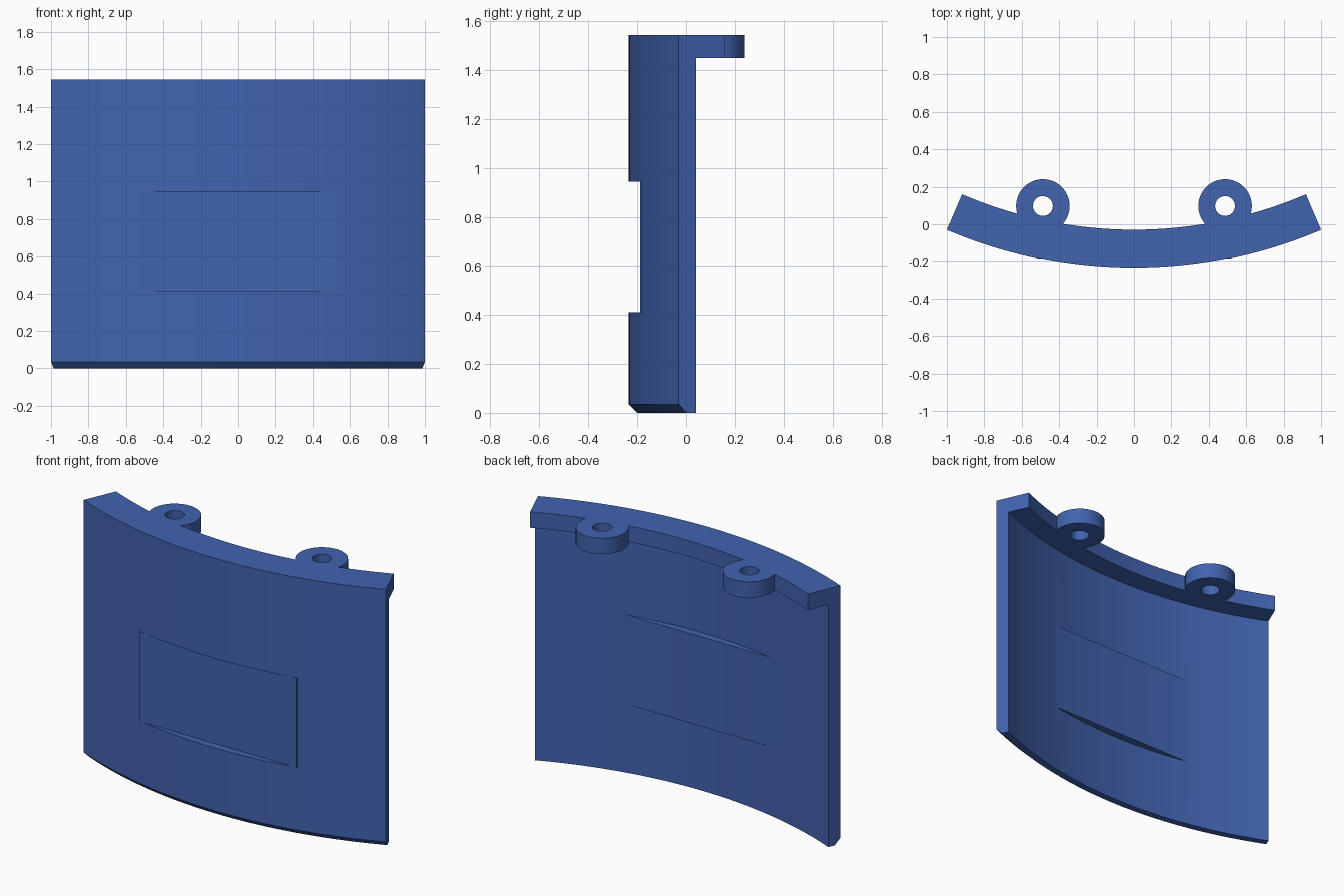
import bpy, bmesh, math

if "Cube" in bpy.data.objects:
    bpy.data.objects.remove(bpy.data.objects["Cube"])

CY, R_OUT = 2.305, 2.54            # arc centre (x = 0) and outer radius
HALF = math.asin(1.0 / R_OUT)      # half of the arc angle
H, FLANGE_Z = 1.545, 1.45
SEGS = 64

blue = bpy.data.materials.new("blue")
blue.diffuse_color = (0.053, 0.125, 0.43, 1)
blue.use_nodes = True
blue.node_tree.nodes["Principled BSDF"].inputs["Base Color"].default_value = blue.diffuse_color


def make(name, bm):
    bmesh.ops.recalc_face_normals(bm, faces=bm.faces)
    me = bpy.data.meshes.new(name)
    bm.to_mesh(me)
    bm.free()
    me.materials.append(blue)
    ob = bpy.data.objects.new(name, me)
    bpy.context.collection.objects.link(ob)
    return ob


def box(name, lo, hi):
    bm = bmesh.new()
    bmesh.ops.create_cube(bm, size=1)
    for v in bm.verts:
        v.co = [a + (c + 0.5) * (b - a) for a, b, c in zip(lo, hi, v.co)]
    return make(name, bm)


def cylinder(name, x, y, r, z0, z1, sides):
    bm = bmesh.new()
    bmesh.ops.create_cone(bm, cap_ends=True, segments=sides, radius1=r, radius2=r, depth=z1 - z0)
    bmesh.ops.translate(bm, verts=bm.verts, vec=(x, y, (z0 + z1) / 2))
    return make(name, bm)


def combine(target, tool, operation):
    mod = target.modifiers.new("cut", 'BOOLEAN')
    mod.operation, mod.solver, mod.object = operation, 'EXACT', tool
    bpy.context.view_layer.objects.active = target
    bpy.ops.object.modifier_apply(modifier=mod.name)
    bpy.data.objects.remove(tool)


# Curved plate: L-shaped section (radius, z) with chamfered foot and top flange, swept along the arc
section = [(R_OUT - 0.035, 0), (R_OUT, 0.035), (R_OUT, H), (2.334, H),
           (2.334, FLANGE_Z), (2.464, FLANGE_Z), (2.464, 0)]
bm = bmesh.new()
rings = []
for i in range(SEGS + 1):
    a = HALF * (2 * i / SEGS - 1)
    rings.append([bm.verts.new((r * math.sin(a), CY - r * math.cos(a), z)) for r, z in section])
n = len(section)
for p, q in zip(rings, rings[1:]):
    for k in range(n):
        bm.faces.new((p[k], p[(k + 1) % n], q[(k + 1) % n], q[k]))
bm.faces.new(rings[0])
bm.faces.new(rings[-1])
plate = make("curved_plate", bm)

# Flat label panel: recessed in front, bulging through the back
combine(plate, box("recess_cutter", (-0.52, -0.4, 0.41), (0.52, -0.188, 0.945)), 'DIFFERENCE')
combine(plate, box("flat_panel", (-0.52, -0.188, 0.41), (0.52, -0.112, 0.945)), 'UNION')

# Screw lugs on the flange
for x in (-0.487, 0.487):
    combine(plate, cylinder("lug", x, 0.097, 0.143, FLANGE_Z, H, 64), 'UNION')
    combine(plate, cylinder("lug_hole", x, 0.097, 0.053, FLANGE_Z - 0.1, H + 0.1, 40), 'DIFFERENCE')

bpy.ops.object.select_all(action='DESELECT')
plate.select_set(True)
bpy.context.view_layer.objects.active = plate
bpy.ops.object.shade_smooth_by_angle(angle=math.radians(25))
